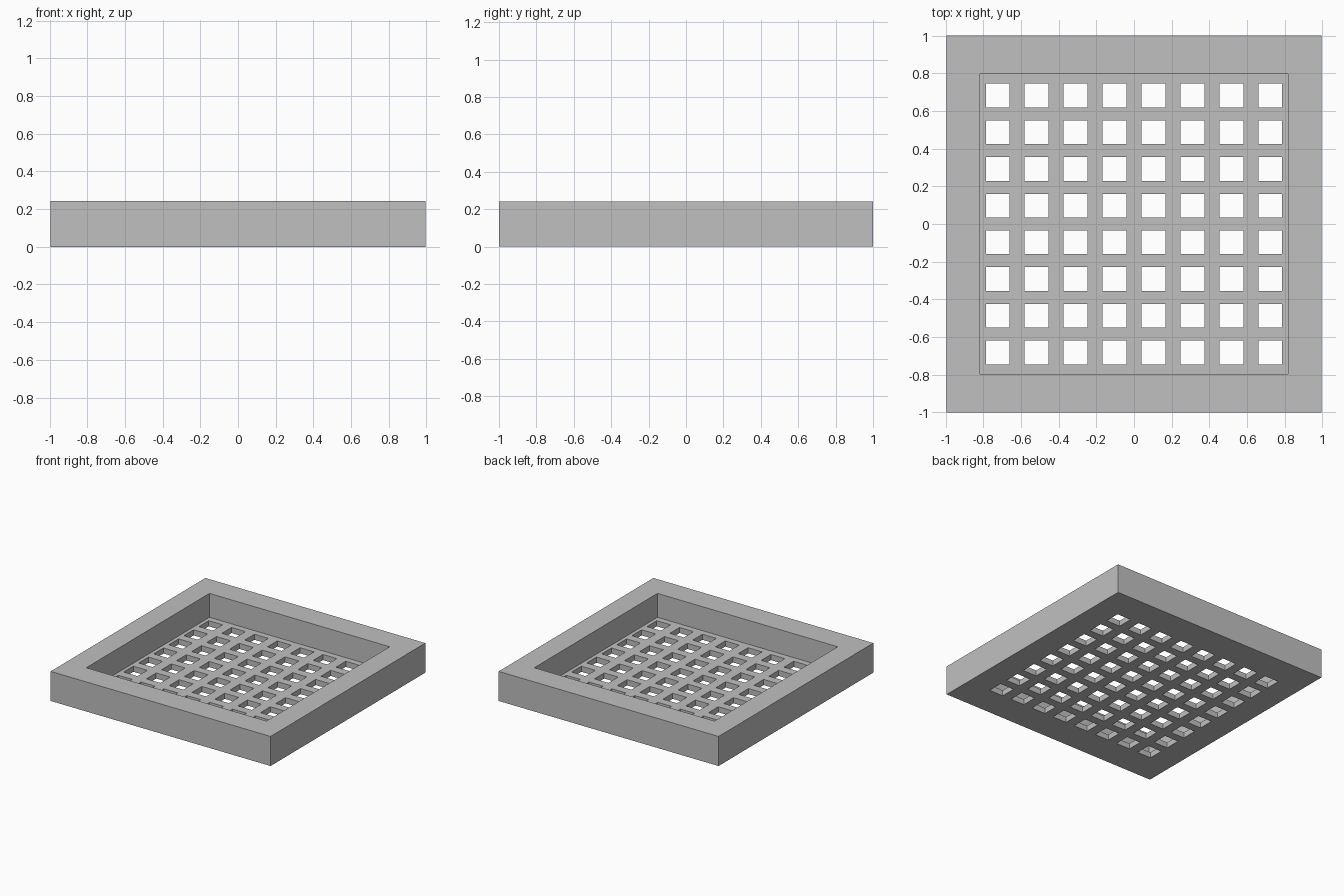
import bpy
import bmesh

cube = bpy.data.objects.get("Cube")
if cube:
    bpy.data.objects.remove(cube, do_unlink=True)

HEIGHT, FLOOR = 0.242, 0.046      # rim height, grate thickness
COUNT, HOLE = 8, 0.126            # holes per side, hole width


def cut_lines(outer, pocket, last_hole):
    """Plan lines along one axis: rim, pocket edge, then both edges of each hole."""
    pitch = 2 * last_hole / (COUNT - 1)
    centres = [-last_hole + i * pitch for i in range(COUNT)]
    edges = [c + s * HOLE / 2 for c in centres for s in (-1, 1)]
    return [-outer, -pocket, *edges, pocket, outer]


xs = cut_lines(0.995, 0.816, 0.7235)
ys = cut_lines(1.0, 0.796, 0.682)
LAST = len(xs) - 2


def cell_height(i, j):
    """Height of a plan cell: rim, grate bar, or nothing."""
    if not (0 <= i <= LAST and 0 <= j <= LAST):
        return 0
    if i in (0, LAST) or j in (0, LAST):
        return HEIGHT
    return 0 if i % 2 == 0 and j % 2 == 0 else FLOOR


bm = bmesh.new()
points = {}


def face(*corners):
    for c in corners:
        if c not in points:
            points[c] = bm.verts.new((xs[c[0]], ys[c[1]], c[2]))
    bm.faces.new([points[c] for c in corners])


for i in range(LAST + 1):
    for j in range(LAST + 1):
        h = cell_height(i, j)
        if not h:
            continue
        # Top and underside
        ring = [(i, j), (i + 1, j), (i + 1, j + 1), (i, j + 1)]
        face(*[(*p, h) for p in ring])
        face(*[(*p, 0) for p in reversed(ring)])
        # Walls down to each lower neighbour
        for k, (di, dj) in enumerate([(0, -1), (1, 0), (0, 1), (-1, 0)]):
            low = cell_height(i + di, j + dj)
            if low < h:
                a, b = ring[k], ring[(k + 1) % 4]
                face((*a, low), (*b, low), (*b, h), (*a, h))

mesh = bpy.data.meshes.new("grated_tray")
bm.to_mesh(mesh)
bm.free()

# Plain grey finish
grey = bpy.data.materials.new("light_grey")
grey.use_nodes = True
colour = (0.53, 0.53, 0.53, 1)
grey.diffuse_color = colour
grey.node_tree.nodes["Principled BSDF"].inputs["Base Color"].default_value = colour
mesh.materials.append(grey)

tray = bpy.data.objects.new("grated_tray", mesh)
bpy.context.collection.objects.link(tray)
